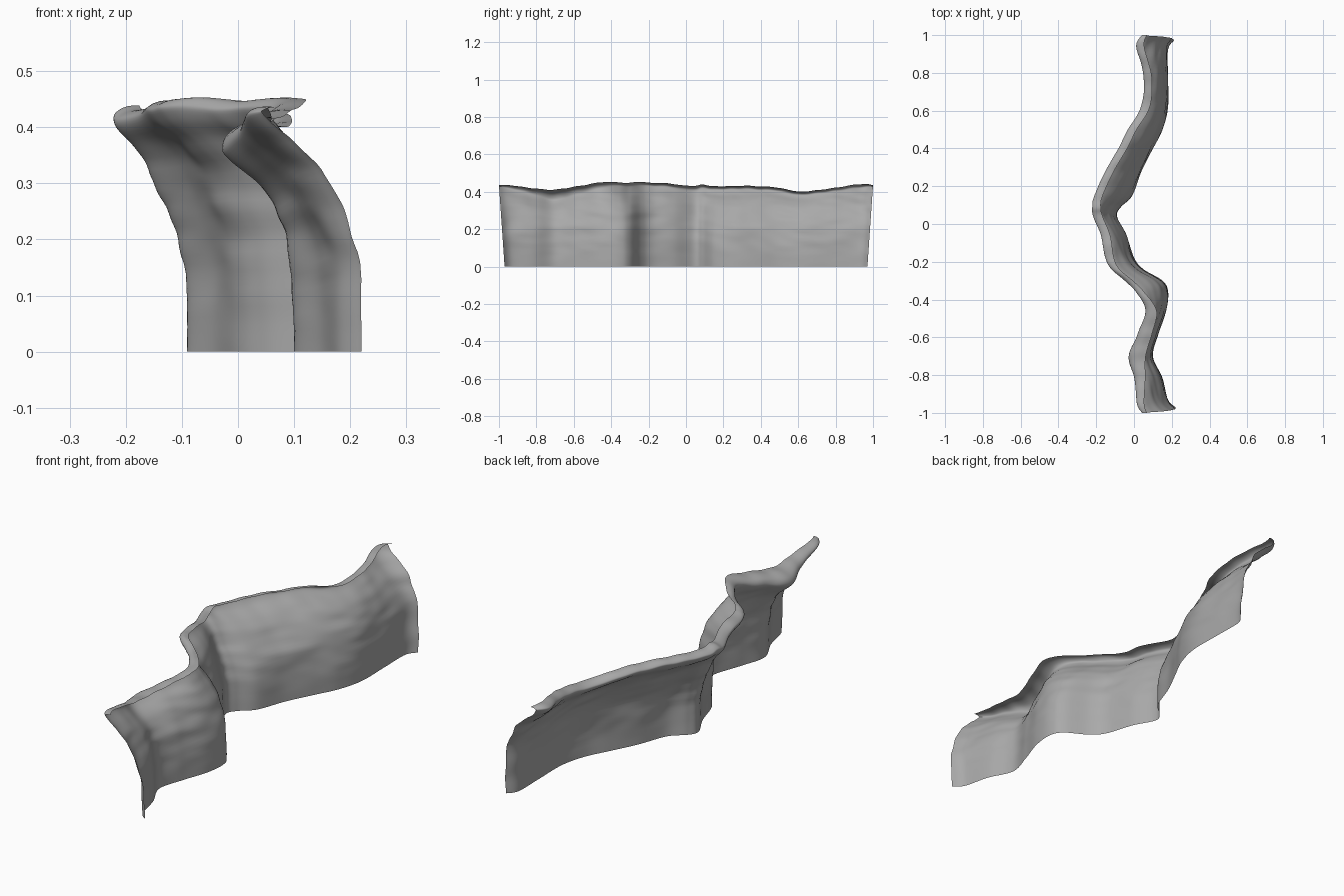
import bpy
import bmesh
import math
from mathutils import Vector, noise

cube = bpy.data.objects.get("Cube")
if cube:
    bpy.data.objects.remove(cube, do_unlink=True)

# Plan of the cliff in hundredths: y, foot x, lip x, crest z, roll height
STATIONS = [
    (-100, 22, 4, 43.5, 1), (-95, 18, 1, 43.5, 2), (-82, 15, 0, 42, 3), (-70, 10, -3, 41, 5),
    (-58, 13, 2, 43, 4), (-46, 17, 6, 45, 3), (-36, 18, 1, 45, 2), (-30, 15, -5, 45, 2),
    (-24, 5, -12, 45, 2), (-18, 0, -15, 45, 2), (-6, -4, -17, 44, 2), (4, -9, -21, 43, 2),
    (9, -7, -22, 44, 2), (15, -1, -21, 43, 2), (28, 4, -15, 43, 2), (40, 10, -8, 43, 2),
    (50, 15, -3, 42, 2), (62, 18, 4, 40, 2), (78, 18, 5, 42, 2), (94, 18, 1, 44, 2),
    (100, 21, 4, 43.5, 1),
]

# Wall section from foot to lip: lean towards the lip, share of lip height
WALL = [(0, 0), (0, .15), (.02, .3), (.06, .45), (.15, .57), (.27, .68),
        (.44, .79), (.67, .88), (.9, .95), (1, 1)]
# Rolled top from lip to free edge: share of roll width, share of roll height
ROLL = [(.12, .55), (.5, .93), (1, 1)]


def spline(points, t):
    """Smooth curve through evenly numbered points, t counted in points."""
    last = len(points) - 1
    i = min(int(t), last - 1)
    f = t - i
    a, b, c, d = (Vector(points[max(0, min(last, i + k))]) for k in (-1, 0, 1, 2))
    return b + ((c - a) + ((a * 2 - b * 5 + c * 4 - d) + (b * 3 - a - c * 3 + d) * f) * f) * f / 2


def section(foot, lip, crest, roll):
    """Wall leaning back to the lip, then rolling up and forward to its free edge."""
    lip_z = crest - roll
    width = .012 + 1.6 * roll
    pts = [(foot + (lip - foot) * lean, share * lip_z) for lean, share in WALL]
    return pts + [(lip + width * w, lip_z + roll * h) for w, h in ROLL]


def weathering(y, z):
    """Ledges and hollows stretched along the wall."""
    broad = noise.noise(Vector((y * 5, z * 11, 0)))
    fine = noise.noise(Vector((y * 9 + z * 8, z * 26, 5)))
    return .011 * broad + .006 * fine


def corner_bulge(y, z):
    """Swelling on the back of the deepest bend."""
    return .022 * math.exp(-((y - .1) / .12) ** 2 - ((z - .28) / .09) ** 2)


COLUMNS, ROWS = 180, 48
bm = bmesh.new()
grid = []
for i in range(COLUMNS + 1):
    y, foot, lip, crest, roll = spline(STATIONS, i / COLUMNS * (len(STATIONS) - 1)) / 100
    pts = section(foot, lip, crest, roll)
    top = crest + .006 * noise.noise(Vector((y * 14, 3, 0)))
    column = []
    for j in range(ROWS + 1):
        x, z = spline(pts, j / ROWS * (len(pts) - 1))
        fade = math.sin(math.pi * j / ROWS)
        x += fade * weathering(y, z) - corner_bulge(y, z) * fade
        z *= top / crest
        # The two ends are narrower at the foot
        y_end = y - math.copysign(.03 * abs(y) ** 8, y) * max(0, 1 - z / crest)
        column.append(bm.verts.new((x, y_end, max(0, z))))
    grid.append(column)

for left, right in zip(grid, grid[1:]):
    for j in range(ROWS):
        bm.faces.new((left[j], right[j], right[j + 1], left[j + 1]))

mesh = bpy.data.meshes.new("cliff_wall")
bm.to_mesh(mesh)
bm.free()
cliff = bpy.data.objects.new("cliff_wall", mesh)
bpy.context.collection.objects.link(cliff)

# Plain grey rock
rock = bpy.data.materials.new("grey_rock")
rock.use_nodes = True
grey = (.4, .4, .4, 1)
rock.diffuse_color = grey
rock.node_tree.nodes["Principled BSDF"].inputs["Base Color"].default_value = grey
mesh.materials.append(rock)

bpy.ops.object.select_all(action="DESELECT")
cliff.select_set(True)
bpy.context.view_layer.objects.active = cliff
bpy.ops.object.shade_smooth_by_angle(angle=math.radians(50))
